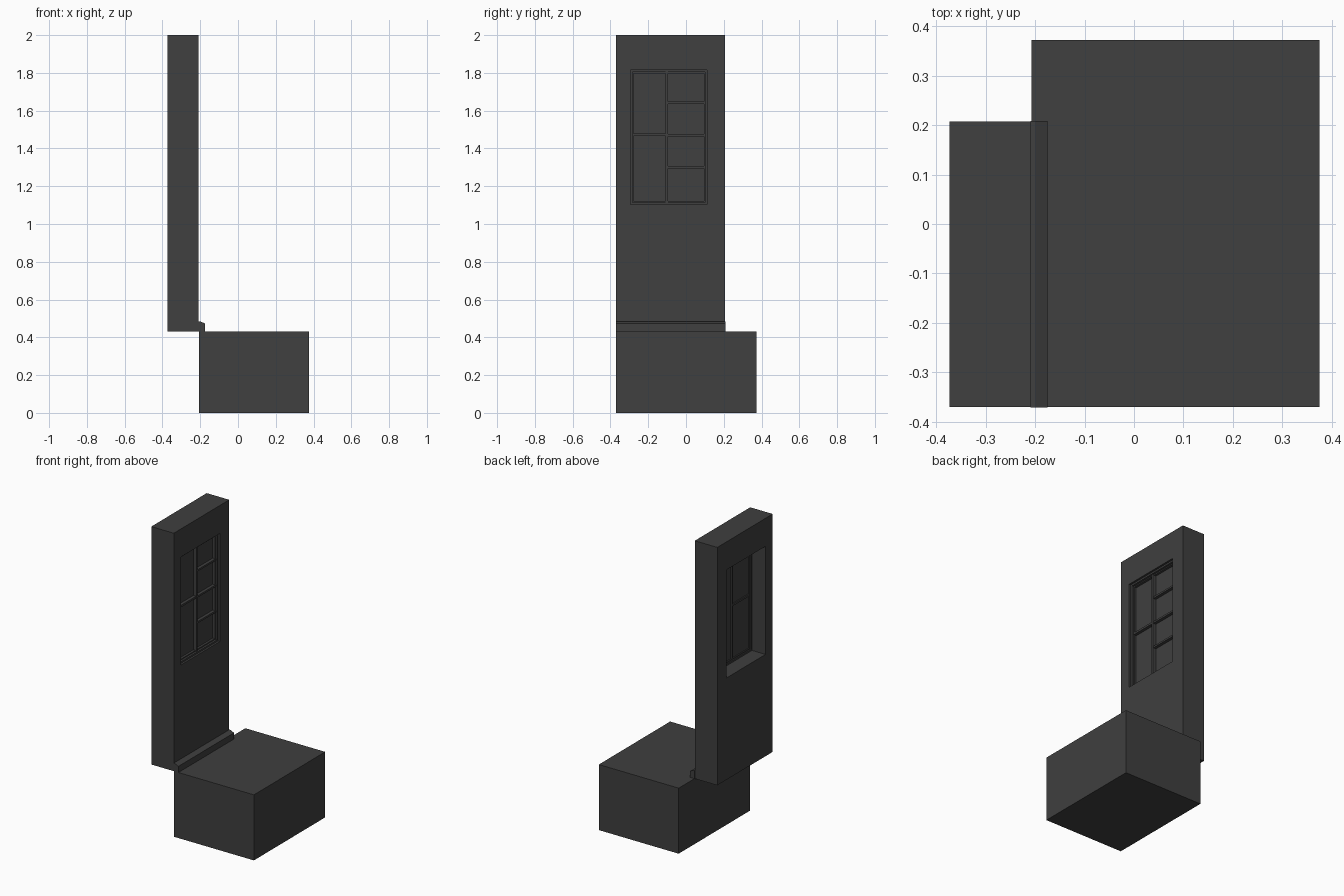
import bpy, bmesh

if "Cube" in bpy.data.objects:
    bpy.data.objects.remove(bpy.data.objects["Cube"])

mat = bpy.data.materials.new("dark_grey")
mat.diffuse_color = (0.05, 0.05, 0.05, 1)
mat.use_nodes = True
mat.node_tree.nodes["Principled BSDF"].inputs["Base Color"].default_value = mat.diffuse_color


def finish(name, bm):
    bmesh.ops.recalc_face_normals(bm, faces=bm.faces)
    me = bpy.data.meshes.new(name)
    bm.to_mesh(me)
    bm.free()
    me.materials.append(mat)
    ob = bpy.data.objects.new(name, me)
    bpy.context.collection.objects.link(ob)
    return ob


def prism(name, profile, y0, y1):
    """Extrude an x-z profile along y."""
    bm = bmesh.new()
    face = bm.faces.new([bm.verts.new((x, y0, z)) for x, z in profile])
    out = bmesh.ops.extrude_face_region(bm, geom=[face])["geom"]
    bmesh.ops.translate(bm, vec=(0, y1 - y0, 0),
                        verts=[v for v in out if isinstance(v, bmesh.types.BMVert)])
    return finish(name, bm)


def box(name, x0, x1, y0, y1, z0, z1):
    return prism(name, [(x0, z0), (x1, z0), (x1, z1), (x0, z1)], y0, y1)


def ring(name, x0, x1, outer, inner):
    """Rectangular frame in the y-z plane; outer/inner = (y0, y1, z0, z1)."""
    bm = bmesh.new()
    loops = []
    for x, (a, b, c, d) in ((x0, outer), (x1, outer), (x1, inner), (x0, inner)):
        loops.append([bm.verts.new((x, y, z)) for y, z in ((a, c), (b, c), (b, d), (a, d))])
    for k in range(4):
        p, q = loops[k], loops[(k + 1) % 4]
        for i in range(4):
            j = (i + 1) % 4
            bm.faces.new((p[i], p[j], q[j], q[i]))
    return finish(name, bm)


# Foundation block
box("base_block", -0.207, 0.375, -0.37, 0.372, 0, 0.432)

# Wall with window opening
hole = (-0.295, 0.11, 1.103, 1.815)
ring("wall", -0.373, -0.209, (-0.37, 0.207, 0.432, 2.0), hole)

# Chamfered skirting board
prism("skirting", [(-0.209, 0.432), (-0.175, 0.432), (-0.175, 0.473), (-0.2, 0.485), (-0.209, 0.485)],
      -0.371, 0.208)

# Stepped window frame
sash = (-0.284, 0.10, 1.114, 1.804)
ring("window_frame", -0.275, -0.222, hole, sash)
ring("window_sash", -0.268, -0.235, sash, (-0.277, 0.094, 1.121, 1.797))

# Glazing bars
box("mullion", -0.268, -0.228, -0.108, -0.094, 1.114, 1.804)
box("left_bar", -0.268, -0.23, -0.28, -0.105, 1.466, 1.479)
for z in (1.30, 1.47, 1.642):
    box("right_bar", -0.258, -0.23, -0.098, 0.098, z - 0.006, z + 0.006)

# Window panes
for y0, y1, levels in ((-0.28, -0.105, (1.118, 1.473, 1.80)),
                       (-0.097, 0.097, (1.118, 1.30, 1.47, 1.642, 1.80))):
    for z0, z1 in zip(levels, levels[1:]):
        box("pane", -0.26, -0.25, y0, y1, z0, z1)
